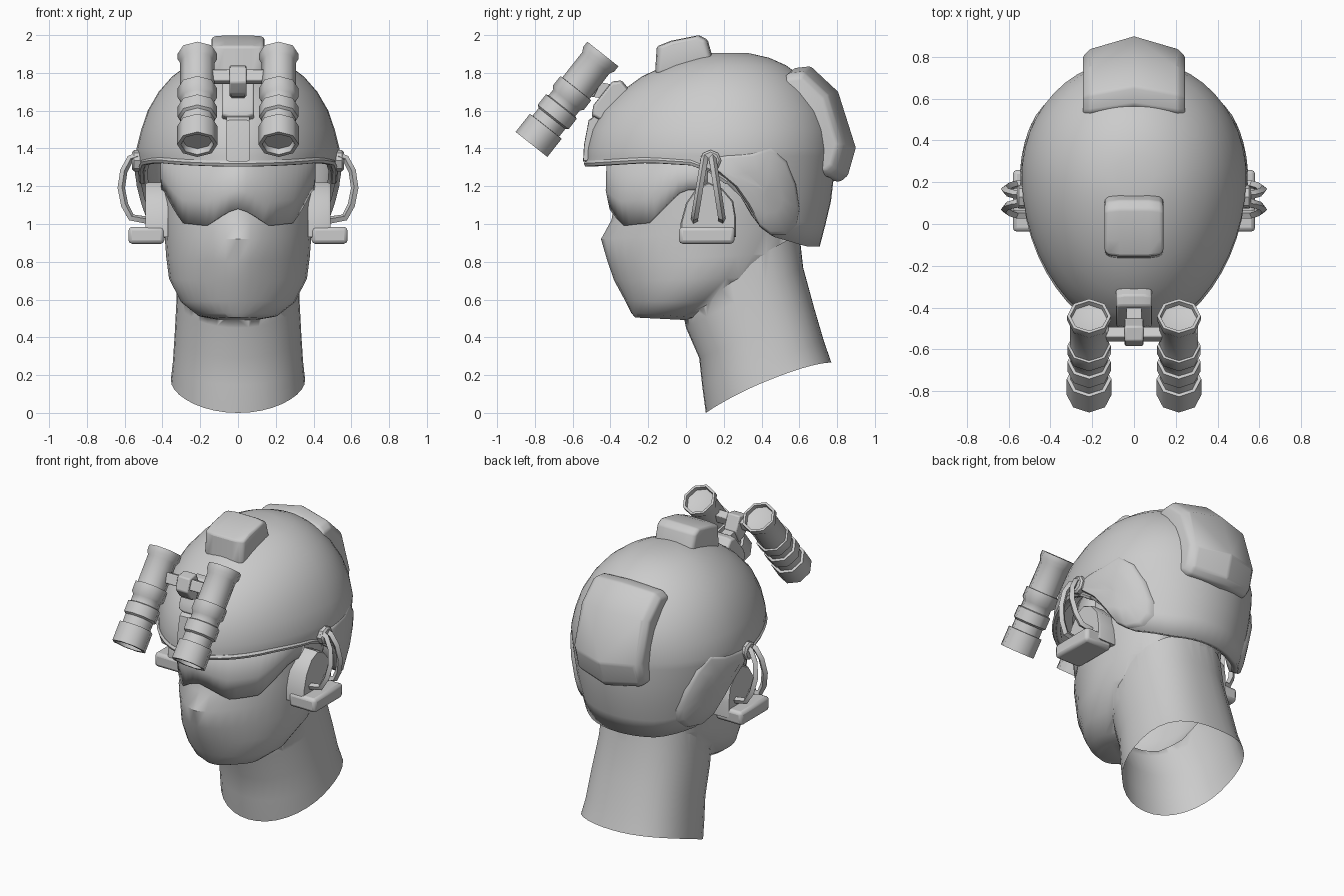
import bpy, bmesh, math
from mathutils import Vector

if "Cube" in bpy.data.objects:
    bpy.data.objects.remove(bpy.data.objects["Cube"])

grey = bpy.data.materials.new("plain grey")
grey.diffuse_color = (0.6, 0.6, 0.6, 1)
grey.use_nodes = True
grey.node_tree.nodes["Principled BSDF"].inputs["Base Color"].default_value = grey.diffuse_color


def finish(ob, angle=35, bevel=0, segs=2, solid=0):
    ob.data.materials.append(grey)
    bpy.ops.object.select_all(action='DESELECT')
    ob.select_set(True)
    bpy.context.view_layer.objects.active = ob
    if solid:
        m = ob.modifiers.new("thickness", 'SOLIDIFY')
        m.thickness, m.offset = solid, -1
    if bevel:
        m = ob.modifiers.new("bevel", 'BEVEL')
        m.width, m.segments = bevel, segs
    if ob.type == 'CURVE':
        bpy.ops.object.convert(target='MESH')
    bpy.ops.object.shade_smooth_by_angle(angle=math.radians(angle))
    return ob


def mesh(name, verts, faces, **kw):
    me = bpy.data.meshes.new(name)
    me.from_pydata([tuple(v) for v in verts], [], faces)
    bm = bmesh.new()
    bm.from_mesh(me)
    bmesh.ops.recalc_face_normals(bm, faces=bm.faces)
    bm.to_mesh(me)
    bm.free()
    ob = bpy.data.objects.new(name, me)
    bpy.context.collection.objects.link(ob)
    return finish(ob, **kw)


def loft(name, rings, cap0=True, cap1=True, closed=True, **kw):
    n = len(rings[0])
    verts = [p for r in rings for p in r]
    faces = [(i*n+j, i*n+(j+1) % n, (i+1)*n+(j+1) % n, (i+1)*n+j)
             for i in range(len(rings)-1) for j in range(n if closed else n-1)]
    if cap0:
        faces.append(tuple(range(n)))
    if cap1:
        faces.append(tuple(range((len(rings)-1)*n, len(rings)*n)))
    return mesh(name, verts, faces, **kw)


def prism(name, profile, sections, **kw):
    """Side profile (y, z) lofted across x; each section is (x, scale, y shift)."""
    cy = sum(p[0] for p in profile)/len(profile)
    cz = sum(p[1] for p in profile)/len(profile)
    return loft(name, [[(x, cy+(y-cy)*s+sum(dy), cz+(z-cz)*s) for y, z in profile]
                       for x, s, *dy in sections], **kw)


def tube(name, pts, radius, res=0):
    cu = bpy.data.curves.new(name, 'CURVE')
    cu.dimensions, cu.bevel_depth, cu.bevel_resolution = '3D', radius, res
    cu.use_fill_caps = True
    sp = cu.splines.new('POLY')
    sp.points.add(len(pts)-1)
    for p, q in zip(sp.points, pts):
        p.co = (*q, 1)
    ob = bpy.data.objects.new(name, cu)
    bpy.context.collection.objects.link(ob)
    return finish(ob)


def lerp_table(table, t):
    if t <= table[0][0]:
        return table[0][1:]
    for a, b in zip(table, table[1:]):
        if t <= b[0]:
            f = (t-a[0])/(b[0]-a[0])
            return [p+(q-p)*f for p, q in zip(a[1:], b[1:])]
    return table[-1][1:]


def super_dir(a, n):
    """Unit superellipse point at angle a, measured from the front."""
    s, c = math.sin(a), math.cos(a)
    k = (abs(s)**n+abs(c)**n)**(-1/n)
    return s*k, c*k


def oval(yf, zf, yb, zb, hw, nf=2, nb=2.1, bump=0, lift=0, count=36):
    out = []
    for j in range(count):
        a = 2*math.pi*j/count
        s, c = super_dir(a, nf if math.cos(a) > 0 else nb)
        y = (yf+yb)/2-(yb-yf)/2*c
        if c > 0:
            y -= bump*math.exp(-(hw*s/.15)**2)
        out.append((hw*s, y, (zf+zb)/2-(zb-zf)/2*c+lift*s*s))
    return out


# Head with face covering, joined to a neck that is open at the bottom
head = loft("masked_head", [oval(*r) for r in [
    (-.27, .505, .03, .49, .12), (-.29, .53, .1, .5, .21, 1.9), (-.32, .59, .28, .58, .3, 1.8),
    (-.37, .7, .5, .72, .365, 1.75, 2.1, .01), (-.4, .8, .6, .85, .38, 1.7, 2.1, .015),
    (-.42, .92, .61, 1, .39, 1.65, 2.1, .03), (-.38, 1.02, .61, 1.1, .4, 1.6, 2.1, .015),
    (-.37, 1.15, .6, 1.2, .4, 1.6), (-.36, 1.4, .6, 1.4, .38, 1.7)]])
neck = loft("neck", [oval(*r) for r in [
    (.105, 0, .77, .265, .355, 2.1, 2.5, 0, .04), (.085, .15, .73, .38, .345, 2.1, 2.5),
    (.07, .29, .68, .55, .335, 2.1, 2.5), (0, .45, .62, .77, .325, 2, 2.4),
    (-.03, .6, .6, .95, .32, 2, 2.3)]])
join = head.modifiers.new("join_neck", 'BOOLEAN')
join.operation, join.solver, join.object = 'UNION', 'EXACT', neck
bpy.context.view_layer.objects.active = head
bpy.ops.object.modifier_move_to_index(modifier="join_neck", index=0)
bpy.ops.object.modifier_apply(modifier="join_neck")
bpy.data.objects.remove(neck)
bm = bmesh.new()
bm.from_mesh(head.data)
bottom = [f for f in bm.faces
          if all(abs(v.co.z-(v.co.y-.105)*.4) < .06 for v in f.verts)]
bmesh.ops.delete(bm, geom=bottom, context='FACES')
bm.to_mesh(head.data)
bm.free()

# Wrap-around eye shield
BOTTOM = [(0, 1.08), (.06, 1.06), (.17, .99), (.3, 1.005), (.36, 1.1), (.4, 1.18)]
cols = []
for i in range(-15, 16):
    a = math.radians(98)*i/15
    x, c = super_dir(a, 1.55)
    x *= .412
    zb = lerp_table(BOTTOM, abs(x))[0]
    cols.append([(x*s, .05-r*c, zb+(1.36-zb)*f)
                 for f, r, s in ((0, .455, .985), (.35, .475, 1), (1, .47, 1))])
loft("eye_shield", cols, False, False, False, solid=.03)

# Helmet shell: height, front y, back y, half width
SHELL = [(.85, -.53, .70, .44), (1.1, -.53, .765, .495), (1.31, -.53, .79, .53),
         (1.4, -.525, .79, .537), (1.5, -.5, .78, .512), (1.6, -.445, .745, .478),
         (1.7, -.345, .68, .42), (1.78, -.235, .61, .35), (1.84, -.11, .53, .27),
         (1.88, .01, .44, .19), (1.905, .13, .33, .09)]
RIM = [(-.53, 1.305), (-.2, 1.325), (.05, 1.31), (.16, 1.26), (.28, 1.16), (.36, 1.04),
       (.46, .94), (.7, .88)]
CY, NF, NB = .22, 1.87, 2.05


def shell_point(a, z):
    yf, yb, hw = lerp_table(SHELL, z)
    s, c = super_dir(a, NF if math.cos(a) > 0 else NB)
    return (hw*s, CY-((CY-yf) if c > 0 else (yb-CY))*c, z)


def shell_x(y, z):
    yf, yb, hw = lerp_table(SHELL, z)
    n = NF if y < CY else NB
    d = abs((y-CY)/((CY-yf) if y < CY else (yb-CY)))
    return hw*max(0, 1-d**n)**(1/n)


N = 48
angles = [2*math.pi*j/N-math.pi for j in range(N)]
rim_z = [lerp_table(RIM, shell_point(a, 1.2)[1])[0] for a in angles]
rings = [[shell_point(a, 1.36-f*(1.36-z)) for a, z in zip(angles, rim_z)]
         for f in (1, .75, .5, .25)]
rings += [[shell_point(a, z) for a in angles]
          for z in (1.36, 1.4, 1.5, 1.6, 1.7, 1.78, 1.84, 1.88, 1.905)]
loft("helmet_shell", rings, cap0=False, solid=.04, angle=50)
tube("helmet_brim", [(x*.985, y*.99, z+.014) for x, y, z in rings[0] if y < .25], .017, 1)

# Raised ear lobes, fading into the shell at the top
LOBE = [(.1, 1.34), (.17, 1.275), (.26, 1.2), (.33, 1.1), (.39, .99), (.45, .945),
        (.53, .945), (.585, 1.0), (.6, 1.08), (.58, 1.21), (.53, 1.33), (.45, 1.4),
        (.35, 1.37), (.22, 1.36)]
for side in (-1, 1):
    levels = []
    for s, off in ((1.02, -.015), (1, .012), (.93, .026), (.5, .026), (.05, .024)):
        levels.append([(side*(shell_x(y, z)+off*min(1, max(.1, (1.4-z)/.15))), y, z)
                       for y, z in [(.42+(p-.42)*s, 1.18+(q-1.18)*s) for p, q in LOBE]])
    loft("ear_lobe", levels, cap0=False, angle=50)

# Top pod and rear pouch
prism("top_pod", [(-.165, 1.78), (-.155, 1.94), (-.08, 1.97), (.07, 2), (.115, 1.975),
                  (.15, 1.85)],
      [(-.14, .84), (-.12, .95), (-.07, 1), (.07, 1), (.12, .95), (.14, .84)],
      bevel=.01, angle=60)
prism("rear_pouch", [(.52, 1.75), (.57, 1.825), (.66, 1.835), (.805, 1.7), (.9, 1.4),
                     (.86, 1.26), (.82, 1.225), (.72, 1.23)],
      [(-.245, .8, -.065), (-.21, .91, -.045), (0, 1, 0), (.21, .91, -.045),
       (.245, .8, -.065)], bevel=.012, angle=60)

# Binocular tubes, eight-sided, tilted forward
TOP, AXIS = Vector((0, -.44, 1.9)), Vector((0, -.62, -.785)).normalized()
UP = AXIS.cross(Vector((1, 0, 0)))
STEPS = [(.03, .07), (.025, .085), (0, .088), (0, .103), (.035, .103), (.06, .09), (.23, .09),
         (.231, .102), (.295, .102), (.31, .088), (.35, .088), (.355, .102), (.425, .102),
         (.435, .088), (.487, .088), (.488, .105), (.61, .105), (.61, .085), (.575, .08)]
for side in (-1, 1):
    rs = []
    for t, r in STEPS:
        c = TOP+AXIS*t+Vector((side*.215, 0, 0))
        rs.append([c+r*1.02*(Vector((math.cos(b), 0, 0))+UP*math.sin(b))
                   for b in [math.pi*k/4 for k in range(8)]])
    loft("binocular_tube", rs, angle=46)

# Bridge, hinge and helmet mount
prism("bridge_bar", [(-.565, 1.76), (-.54, 1.82), (-.49, 1.8), (-.515, 1.74)],
      [(-.14, 1), (.14, 1)], bevel=.006)
prism("bridge_hinge", [(-.585, 1.75), (-.56, 1.83), (-.49, 1.84), (-.45, 1.75), (-.49, 1.67),
                       (-.54, 1.69)], [(-.045, 1), (.045, 1)], bevel=.008)
prism("mount_block", [(-.5, 1.57), (-.49, 1.63), (-.39, 1.755), (-.34, 1.76), (-.29, 1.7),
                      (-.43, 1.53)], [(-.085, .9), (-.05, 1), (.05, 1), (.085, .9)], bevel=.008)
prism("mount_arm", [(-.53, 1.68), (-.5, 1.76), (-.4, 1.74), (-.42, 1.66)],
      [(-.035, 1), (.035, 1)])
prism("mount_plate", [(-.545, 1.33), (-.54, 1.42), (-.515, 1.55), (-.45, 1.6), (-.45, 1.33)],
      [(-.062, .95), (-.045, 1), (.045, 1), (.062, .95)])

# Headset: cups, lower pods, pivots and twin wire arms
CUP = [(-.03, .93), (-.03, 1.0), (0, 1.11), (.055, 1.19), (.12, 1.22), (.19, 1.19),
       (.25, 1.12), (.265, 1.03), (.265, .93)]
POD = [(-.037, .895), (-.037, .985), (.26, .985), (.255, .895)]
for side in (-1, 1):
    prism("ear_cup", CUP, [(side*.37, 1), (side*.475, 1), (side*.49, .95)])
    prism("ear_pod", POD, [(side*.39, 1), (side*.58, 1)], bevel=.02)
    prism("arm_pivot", [(.13+.057*math.cos(k*math.pi/4), 1.335+.057*math.sin(k*math.pi/4))
                        for k in range(8)], [(side*.49, 1), (side*.55, 1), (side*.56, .8)])
    for foot in (.045, .19):
        top = .12+(foot-.12)*.25
        path = [(.53, 1.36), (.57, 1.345), (.605, 1.28), (.618, 1.19), (.6, 1.1),
                (.565, 1.035), (.48, 1.02)]
        tube("wire_arm", [(side*x, top+(foot-top)*min(1, (1.37-z)/.34), z) for x, z in path],
             .02)
